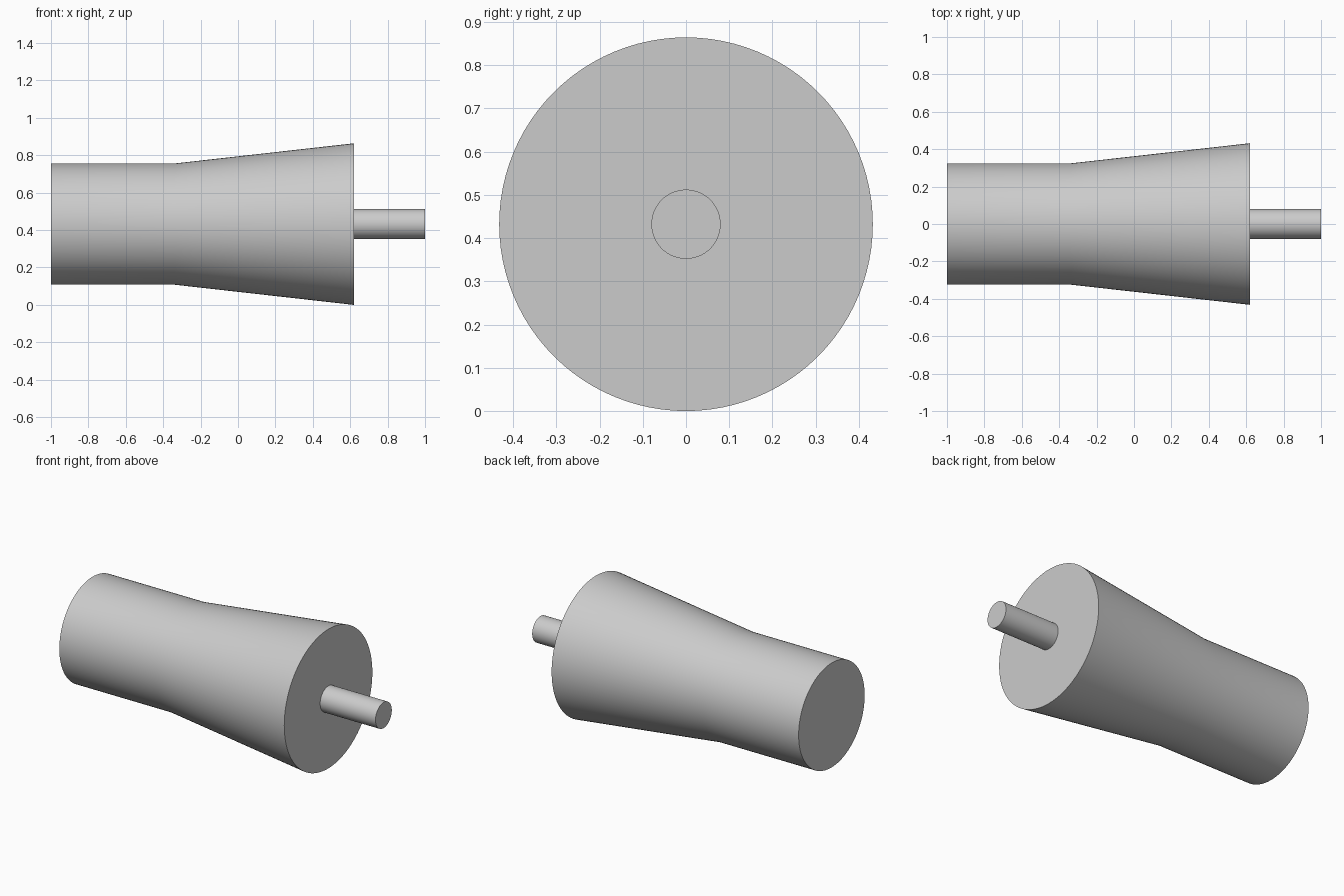
import bpy
import bmesh
import math

cube = bpy.data.objects.get("Cube")
if cube:
    bpy.data.objects.remove(cube, do_unlink=True)

AXIS_Z = 0.432   # height of the common axis
SEGMENTS = 96

grey = bpy.data.materials.new("light_grey")
grey.use_nodes = True
colour = (0.6, 0.6, 0.6, 1)
grey.diffuse_color = colour
grey.node_tree.nodes["Principled BSDF"].inputs["Base Color"].default_value = colour


def turned_part(name, profile):
    """Closed solid turned about the x axis from (x, radius) points."""
    bm = bmesh.new()
    rings = []
    for x, r in profile:
        angles = [math.tau * i / SEGMENTS for i in range(SEGMENTS)]
        rings.append([bm.verts.new((x, r * math.cos(a), r * math.sin(a))) for a in angles])
    for a, b in zip(rings, rings[1:]):
        for i in range(SEGMENTS):
            j = (i + 1) % SEGMENTS
            bm.faces.new((a[i], a[j], b[j], b[i]))
    bm.faces.new(rings[0])
    bm.faces.new(rings[-1])
    bmesh.ops.recalc_face_normals(bm, faces=bm.faces)
    mesh = bpy.data.meshes.new(name)
    bm.to_mesh(mesh)
    bm.free()
    mesh.materials.append(grey)
    obj = bpy.data.objects.new(name, mesh)
    obj.location.z = AXIS_Z
    bpy.context.collection.objects.link(obj)
    bpy.ops.object.select_all(action="DESELECT")
    obj.select_set(True)
    bpy.context.view_layer.objects.active = obj
    bpy.ops.object.shade_smooth_by_angle(angle=math.radians(30))
    return obj


# Straight barrel that flares into a cone
turned_part("flared_body", [(-1, 0.324), (-0.34, 0.324), (0.62, 0.432)])

# Thin pin on the wide end, seated slightly into the body
turned_part("end_pin", [(0.6, 0.08), (1, 0.08)])
